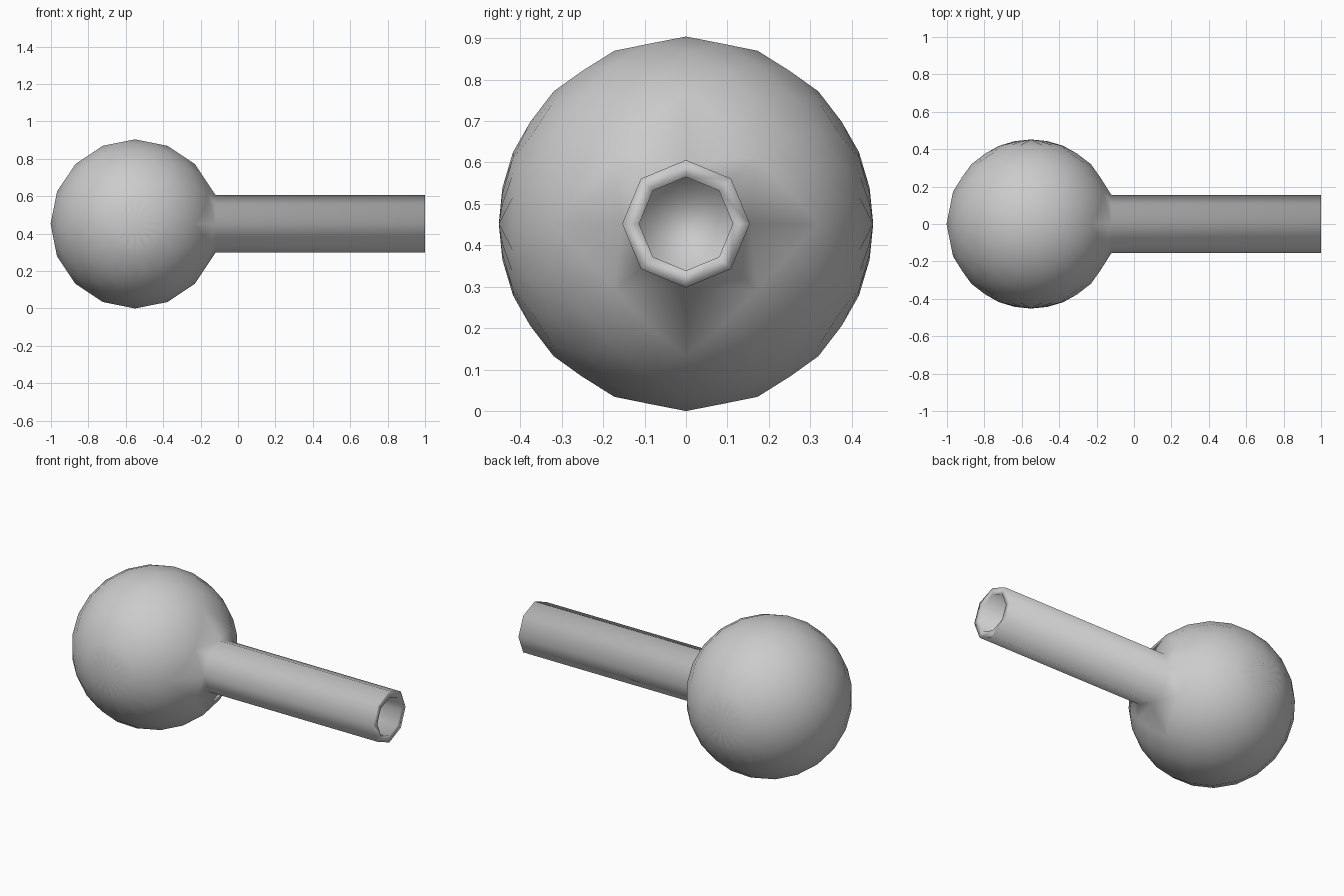
import bpy, bmesh
from math import sin, cos, asin, atan2, radians
from mathutils import Matrix, Vector

if "Cube" in bpy.data.objects:
    bpy.data.objects.remove(bpy.data.objects["Cube"])

R = 0.452                      # bulb radius
STEM_R, HOLE_R = 0.154, 0.113  # octagonal stem and its bore

bm = bmesh.new()

# Bulb: 16-sided ball with its poles along y, each face poked to a rounder fan
bmesh.ops.create_uvsphere(bm, u_segments=16, v_segments=8, radius=R,
                          matrix=Matrix.Rotation(radians(90), 4, 'X'))
centres = bmesh.ops.poke(bm, faces=bm.faces[:])["verts"]
step = radians(11.25)
for v in centres:
    lat = round(asin(v.co.normalized().y) / step) * step
    lon = atan2(v.co.z, v.co.x)
    v.co = R * Vector((cos(lat) * cos(lon), sin(lat), cos(lat) * sin(lon)))

# Open the bulb on the right where the stem grows out
tip = max(bm.verts, key=lambda v: v.co.x)
bmesh.ops.delete(bm, geom=[tip], context='VERTS')
rim = [e for e in bm.edges if e.is_boundary]


def place_ring(edges, x, r):
    """Put the loop on a regular octagon of radius r at position x."""
    for v in {v for e in edges for v in e.verts}:
        a = round(atan2(v.co.z, v.co.y) / radians(45)) * radians(45)
        v.co = (x, r * cos(a), r * sin(a))


place_ring(rim, 0.43, STEM_R)

# Stem, end lip and bore
for x, r in ((1.55, STEM_R), (1.55, HOLE_R), (1.25, HOLE_R)):
    out = bmesh.ops.extrude_edge_only(bm, edges=rim)["geom"]
    rim = [g for g in out if isinstance(g, bmesh.types.BMEdge) and g.is_boundary]
    place_ring(rim, x, r)
bmesh.ops.contextual_create(bm, geom=rim)

bmesh.ops.recalc_face_normals(bm, faces=bm.faces[:])
for f in bm.faces:
    f.smooth = True
bmesh.ops.translate(bm, verts=bm.verts[:], vec=(-0.55, 0, R))

mesh = bpy.data.meshes.new("bulb_with_stem")
bm.to_mesh(mesh)
bm.free()
obj = bpy.data.objects.new("bulb_with_stem", mesh)
bpy.context.collection.objects.link(obj)
